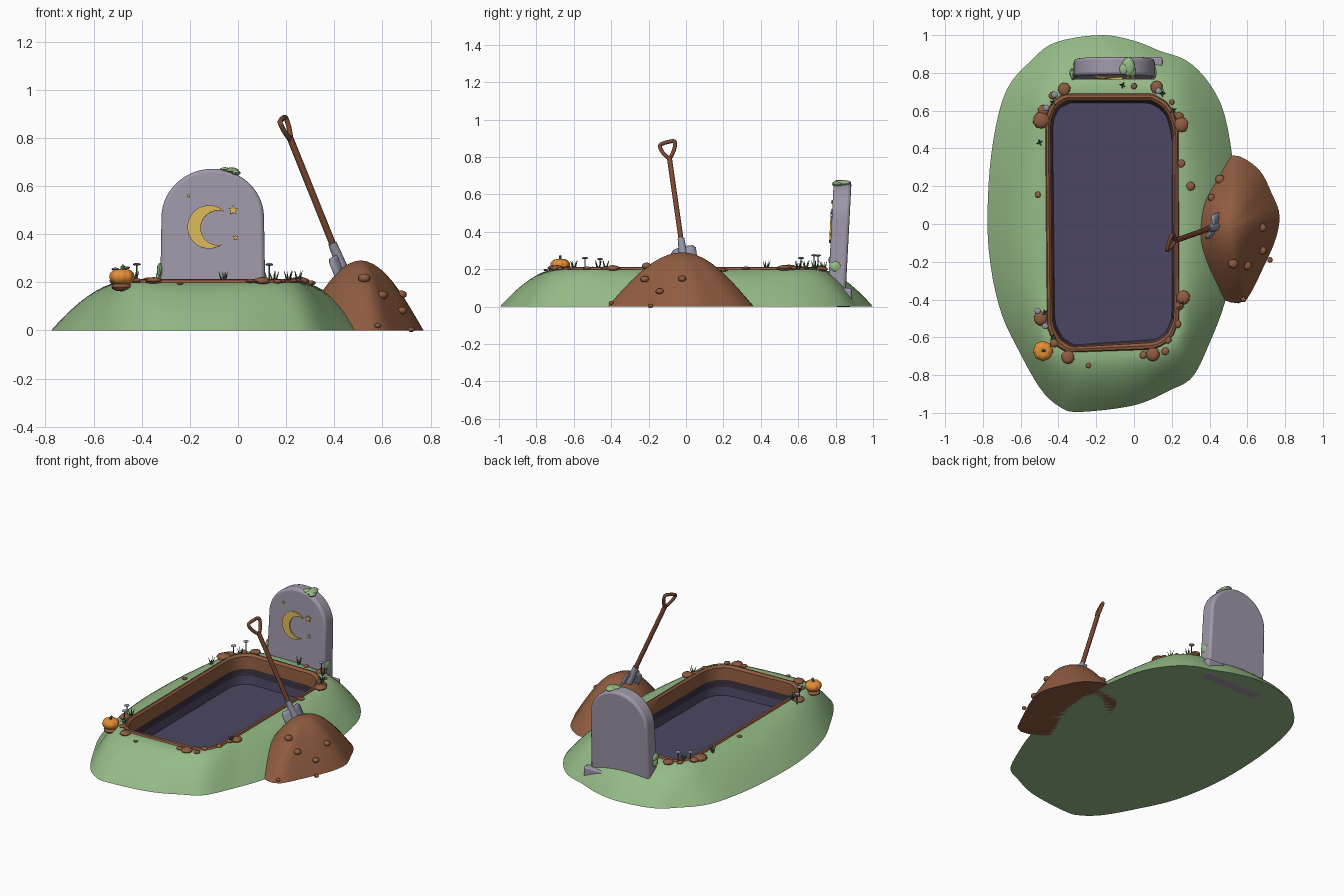
import bpy, bmesh, math, random
from mathutils import Vector, Matrix

if "Cube" in bpy.data.objects:
    bpy.data.objects.remove(bpy.data.objects["Cube"])
random.seed(4)

def mat(name, r, g, b):
    m = bpy.data.materials.new(name)
    m.diffuse_color = [(c / 255) ** 2.2 for c in (r, g, b)] + [1]
    m.use_nodes = True
    m.node_tree.nodes["Principled BSDF"].inputs["Base Color"].default_value = m.diffuse_color
    return m

GRASS = mat("grass green", 148, 186, 134)
DIRT = mat("dirt brown", 142, 92, 66)
DARK = mat("dark earth", 60, 52, 66)
FLOOR = mat("pit purple", 77, 72, 98)
STONE = mat("stone lilac", 158, 150, 168)
GOLD = mat("gold", 218, 182, 88)
ORANGE = mat("pumpkin orange", 226, 140, 56)
WOOD = mat("handle wood", 122, 74, 52)
METAL = mat("spade metal", 146, 147, 164)
PLANT = mat("leaf green", 74, 112, 72)

def finish(bm, name, mats, matrix=None):
    bmesh.ops.recalc_face_normals(bm, faces=bm.faces[:])
    if matrix:
        bm.transform(matrix)
    me = bpy.data.meshes.new(name)
    bm.to_mesh(me)
    bm.free()
    ob = bpy.data.objects.new(name, me)
    bpy.context.collection.objects.link(ob)
    for m in mats:
        me.materials.append(m)
    return ob

def spline(pts, n=6):
    """Closed Catmull-Rom curve through 2D points."""
    P = [Vector(p) for p in pts]
    out, k = [], len(P)
    for i in range(k):
        a, b, c, d = (P[(i + j) % k] for j in (-1, 0, 1, 2))
        for s in range(n):
            t = s / n
            out.append(0.5 * (2 * b + (c - a) * t + (2 * a - 5 * b + 4 * c - d) * t * t
                              + (3 * b - a - 3 * c + d) * t ** 3))
    return out

def ray(poly, c, d):
    """Multiple of d at which a ray from c leaves the outline."""
    best = 0
    for i, p in enumerate(poly):
        p, q = p - c, poly[(i + 1) % len(poly)] - c
        e = q - p
        den = d.x * e.y - d.y * e.x
        if abs(den) > 1e-12:
            t = (p.x * e.y - p.y * e.x) / den
            u = (p.x * d.y - p.y * d.x) / den
            if -1e-6 <= u <= 1 + 1e-6:
                best = max(best, t)
    return best

def loft(name, rings, bands, mats, caps, matrix=None):
    bm = bmesh.new()
    R = [[bm.verts.new(p) for p in ring] for ring in rings]
    n = len(R[0])
    for k, b in enumerate(bands):
        for i in range(n):
            j = (i + 1) % n
            bm.faces.new((R[k][i], R[k][j], R[k + 1][j], R[k + 1][i])).material_index = b
    for ring, b in ((R[0], caps[0]), (R[-1], caps[1])):
        bm.faces.new(ring).material_index = b
    return finish(bm, name, mats, matrix)

# Grass mound with the open pit
C = Vector((-0.115, 0))
outer = spline([(-.18, 1), (-.42, .96), (-.55, .86), (-.67, .72), (-.735, .5), (-.77, .21), (-.77, -.13),
                (-.71, -.45), (-.6, -.69), (-.49, -.88), (-.39, -.97), (-.29, -.995), (0, -.96), (.19, -.88),
                (.31, -.81), (.4, -.63), (.48, -.42), (.52, -.2), (.54, .1), (.52, .36), (.47, .61),
                (.38, .77), (.27, .87), (.14, .915), (0, .97)])
hole = [Vector(p) for p in [(-.47, .57), (-.44, .64), (-.38, .69), (.1, .69), (.17, .65), (.21, .6), (.235, .5),
        (.24, -.5), (.21, -.59), (.16, -.64), (.1, -.665), (-.36, -.68), (-.42, -.64), (-.46, -.55)]]
pit = [Vector(p) for p in [(-.43, .54), (-.4, .61), (-.34, .64), (.08, .64), (.14, .61), (.17, .57), (.2, .48),
       (.2, -.5), (.17, -.57), (.12, -.61), (-.32, -.64), (-.38, -.6), (-.42, -.52)]]

def slope(t):
    return 0.2 * (1 - (1 - max(0, min(1, t / .92))) ** 1.65)

def grass_z(x, y):
    d = Vector((x, y)) - C
    a, b = ray(outer, C, d), ray(hole, C, d)
    return slope((a - 1) / (a - b))

dirs = [Vector((.5 * math.cos(i * math.tau / 112), math.sin(i * math.tau / 112))) for i in range(112)]
A, B, D = ([C + d * ray(p, C, d) for d in dirs] for p in (outer, hole, pit))
def mix(P, Q, t, z):
    return [p.lerp(q, t).to_3d() + Vector((0, 0, z)) for p, q in zip(P, Q)]
rings = [mix(A, B, t / 10, slope(t / 10)) for t in range(11)]
rings += [mix(B, D, t, z) for t, z in ((.12, .21), (.4, .213), (.7, .2), (.8, .12), (.88, .075), (1, .02))]
loft("grass_mound", rings, [0] * 10 + [1] * 4 + [2, 3], [GRASS, DIRT, DARK, FLOOR], (0, 3))

# Heap of dug earth
H = Vector((.51, -.02))
heap = spline([(.53, .365), (.42, .3), (.31, .2), (.26, .03), (.26, -.13), (.33, -.28), (.45, -.39), (.56, -.42),
               (.61, -.38), (.68, -.24), (.75, -.08), (.77, .05), (.73, .16), (.66, .29)])
def heap_z(x, y):
    d = Vector((x, y)) - H
    return .29 * math.cos(math.pi / 2 * min(1, 1 / ray(heap, H, d)))
hd = [Vector((math.cos(i * math.tau / 56), math.sin(i * math.tau / 56))) for i in range(56)]
E = [H + d * ray(heap, H, d) for d in hd]
loft("dirt_heap", [mix(E, [H] * 56, t, .29 * math.cos(math.pi / 2 * (1 - t)))
                   for t in (0, .1, .2, .3, .4, .5, .6, .7, .8, .9, .97)], [0] * 10, [DIRT], (0, 0))

def ball(name, loc, size, m, sub=2, wobble=0.0):
    bm = bmesh.new()
    bmesh.ops.create_icosphere(bm, subdivisions=sub, radius=1)
    for v in bm.verts:
        v.co *= 1 + random.uniform(-wobble, wobble)
    return finish(bm, name, [m], Matrix.Translation(loc) @ Matrix.Diagonal((*size, 1)))

# Earth clods round the pit and on the heap
for x, y, r in [(-.37, .715, .033), (-.49, .55, .045), (-.48, .6, .03), (-.43, .68, .02), (-.51, .155, .016),
                (0, .73, .016), (.12, .725, .033), (.2, .645, .014), (.25, .525, .038), (.24, .57, .022),
                (.25, .32, .02), (.3, .2, .023), (.26, -.39, .036), (.24, -.43, .024), (.23, -.53, .02),
                (.18, -.615, .018), (.1, -.69, .036), (.05, -.695, .02), (-.35, -.705, .034), (-.42, -.63, .022),
                (-.24, -.75, .014), (-.495, -.5, .036), (.165, -.675, .02)]:
    ball("clod", (x, y, grass_z(x, y) + .006), (r, r * 1.05, r * .45), DIRT, 2, .06)
for x, y, r in [(.455, .235, .026), (.41, .14, .02), (.68, -.02, .022), (.68, -.14, .022), (.72, -.19, .015),
                (.6, -.22, .024), (.525, -.21, .026), (.58, -.4, .014)]:
    ball("heap_clod", (x, y, heap_z(x, y) + .004), (r, r, r * .75), DIRT, 2, .05)

# Headstone, leaning back slightly, with inlaid moon and stars
LEAN = Matrix.Translation((0, .76, .1)) @ Matrix.Rotation(math.radians(-3), 4, 'X') @ Matrix.Translation((0, -.76, -.1))
def prism(name, pts, y0, y1, m, matrix=None):
    return loft(name, [[(x, y, z) for x, z in pts] for y in (y0, y1)], [0], [m], (0, 0), matrix)
def arc(cx, cz, rx, rz, a, b, n):
    return [(cx + rx * math.cos(math.radians(a + (b - a) * i / n)),
             cz + rz * math.sin(math.radians(a + (b - a) * i / n))) for i in range(n + 1)]
def bevel(ob, w, s=3):
    mod = ob.modifiers.new("bevel", 'BEVEL')
    mod.width, mod.segments, mod.limit_method = w, s, 'ANGLE'
    mod.angle_limit = math.radians(40)

bevel(prism("headstone", [(-.325, .08), (.115, .08)] + arc(-.105, .47, .213, .203, 0, 180, 28), .76, .855, STONE, LEAN), .016)
bevel(prism("headstone_base", [(-.29, -.001), (.15, -.001), (.15, .1), (-.29, .1)], .8, .885, STONE), .01, 2)
moon = arc(-.12, .43, .09, .09, 45, 305, 30) + arc(-.083, .426, .072, .072, 287, 70, 24)
prism("moon", moon, .7525, .762, GOLD, LEAN)
for x, z, r in ((-.02, .5, .022), (-.01, .385, .013), (-.205, .56, .01)):
    pts = [(x + q * math.sin(k * math.pi / 5), z + q * math.cos(k * math.pi / 5))
           for k in range(10) for q in (r if k % 2 == 0 else r * .5,)]
    prism("star", pts, .7525, .762, GOLD, LEAN)

# Moss patches on the headstone
for x, y, z, a, b, c in [(-.03, .835, .663, .035, .05, .014), (-.055, .82, .668, .022, .03, .01),
                         (-.01, .81, .655, .022, .03, .012), (-.325, .79, .25, .012, .03, .03),
                         (-.33, .8, .22, .012, .025, .025), (.108, .8, .215, .012, .03, .03)]:
    ball("moss", (x, y, z), (a, b, c), GRASS, 2, .06)

# Spade stuck in the heap, built along its own axis
UP = Vector((-.225, -.08, .56)).normalized()
W = Vector((.35, .9, 0))
W = (W - UP * W.dot(UP)).normalized()
SP = Matrix((W, UP.cross(W), UP)).transposed().to_4x4()
SP.translation = (.425, -.015, .28)
def tube(name, pts, r, m, closed=False, matrix=None):
    cu = bpy.data.curves.new(name, 'CURVE')
    cu.dimensions, cu.bevel_depth, cu.bevel_resolution, cu.use_fill_caps = '3D', r, 3, True
    s = cu.splines.new('POLY')
    s.points.add(len(pts) - 1)
    for p, q in zip(s.points, pts):
        p.co = (*q, 1)
    s.use_cyclic_u = closed
    cu.materials.append(m)
    ob = bpy.data.objects.new(name, cu)
    bpy.context.collection.objects.link(ob)
    ob.matrix_world = matrix or Matrix()
    return ob
tube("spade_shaft", [(0, 0, .05), (0, 0, .57)], .014, WOOD, matrix=SP)
grip = spline([(0, .56), (.03, .595), (.043, .635), (.03, .65), (-.03, .65), (-.043, .635), (-.03, .595)], 4)
tube("spade_grip", [(p.x, 0, p.y) for p in grip], .0105, WOOD, True, SP)
bm = bmesh.new()
bmesh.ops.create_cone(bm, cap_ends=True, segments=14, radius1=.024, radius2=.018, depth=.12)
finish(bm, "spade_socket", [METAL], SP @ Matrix.Translation((0, 0, .03)))
bm = bmesh.new()
rows = [(.04, .055), (.025, .07), (-.05, .07), (-.11, .05), (-.15, .01)]
V = [[bm.verts.new((w * u, .02 * u * u - .004, z)) for u in (-1, -.6, -.2, .2, .6, 1)] for z, w in rows]
for a, b in zip(V, V[1:]):
    for i in range(5):
        bm.faces.new((a[i], a[i + 1], b[i + 1], b[i]))
blade = finish(bm, "spade_blade", [METAL], SP)
sol = blade.modifiers.new("thickness", 'SOLIDIFY')
sol.thickness, sol.offset = .01, 0

# Ribbed pumpkin with stem
px, py, pz = -.482, -.672, max(.185, grass_z(-.482, -.672))
bm = bmesh.new()
bmesh.ops.create_uvsphere(bm, u_segments=48, v_segments=16, radius=1)
for v in bm.verts:
    r = math.hypot(v.co.x, v.co.y)
    k = .92 + .08 * abs(math.cos(4 * math.atan2(v.co.y, v.co.x)))
    v.co = (v.co.x * k * .053, v.co.y * k * .053, (v.co.z - .3 * (1 - r) ** 2 * v.co.z) * .038)
finish(bm, "pumpkin", [ORANGE], Matrix.Translation((px, py, pz + .038)))
tube("pumpkin_stem", [(px, py, pz + .055), (px, py, pz + .075), (px + .008, py, pz + .086)], .007, PLANT)
ball("clod", (px, py, pz - .005), (.045, .045, .018), DIRT)

# Little mushrooms
for x, y, h in [(-.42, .685, .075), (-.465, .615, .06), (-.51, -.46, .07), (-.47, -.54, .06), (.13, .705, .075)]:
    z = grass_z(x, y)
    tube("mushroom_stem", [(x, y, z - .01), (x, y, z + h)], .003, PLANT)
    ball("mushroom_cap", (x, y, z + h), (.017, .017, .006), METAL)

# Grass tufts
for x, y in [(-.5, .43), (-.43, .64), (-.06, .735), (.15, .69), (-.47, -.47), (-.43, -.6), (.21, .6), (.25, -.43)]:
    z = grass_z(x, y)
    bm = bmesh.new()
    for k in range(4):
        a = k * 1.7 + x * 9
        bmesh.ops.create_cone(bm, segments=4, radius1=.006, radius2=.0005, depth=.055, cap_ends=True,
                              matrix=Matrix.Translation((x + .012 * math.cos(a), y + .012 * math.sin(a), z + .022))
                              @ Matrix.Rotation(.35, 4, Vector((-math.sin(a), math.cos(a), 0))))
    finish(bm, "grass_tuft", [PLANT])

# Smooth shading with crisp edges
for ob in bpy.context.scene.objects:
    if ob.type == 'MESH':
        ob.select_set(True)
        bpy.context.view_layer.objects.active = ob
bpy.ops.object.shade_smooth_by_angle(angle=math.radians(38))
